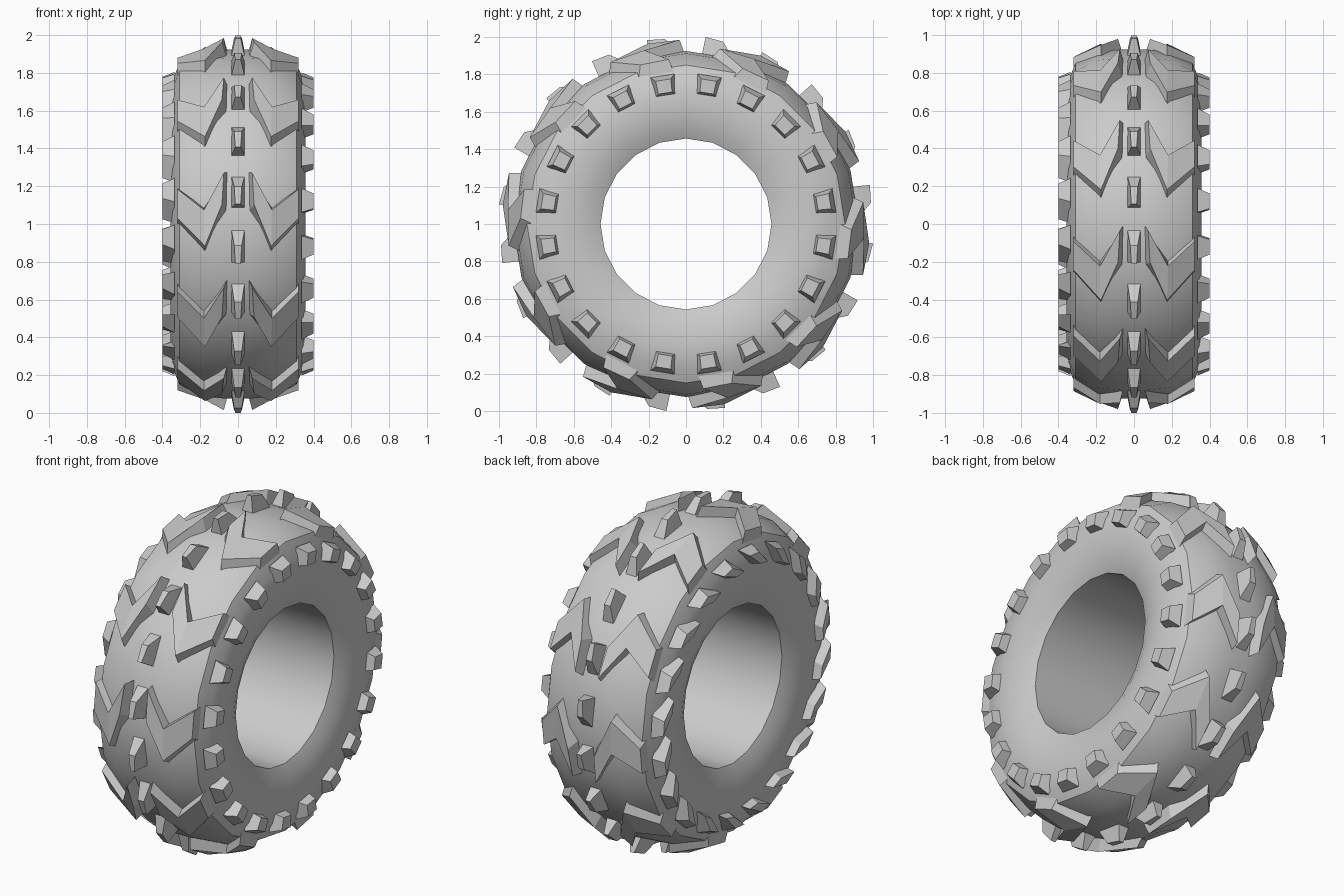
import bpy, bmesh
from math import sin, cos, radians

if "Cube" in bpy.data.objects:
    bpy.data.objects.remove(bpy.data.objects["Cube"])

SEG = 20


def pt(x, r, deg):
    # wheel axis runs along x; angle goes from front (-y) over the top (+z)
    a = radians(deg)
    return (x, -r * cos(a), 1 + r * sin(a))


def finish(bm, name, smooth=False):
    bmesh.ops.recalc_face_normals(bm, faces=bm.faces)
    me = bpy.data.meshes.new(name)
    bm.to_mesh(me)
    bm.free()
    ob = bpy.data.objects.new(name, me)
    bpy.context.collection.objects.link(ob)
    if smooth:
        bpy.ops.object.select_all(action='DESELECT')
        bpy.context.view_layer.objects.active = ob
        ob.select_set(True)
        bpy.ops.object.shade_smooth_by_angle(angle=radians(25))
    return ob


def block(bm, base, top, turn, side=1, caps=None):
    # solid between two matching outlines of (x, radius, degrees)
    rings = [[bm.verts.new(pt(side * x, r, d + turn)) for x, r, d in ring]
             for ring in (base, top)]
    n = len(base)
    for cap in caps or [range(n)]:
        for ring in rings:
            bm.faces.new([ring[i] for i in cap])
    for i in range(n):
        j = (i + 1) % n
        bm.faces.new((rings[0][i], rings[0][j], rings[1][j], rings[1][i]))


# tire body: closed half profile mirrored across the middle and swept round
half = [(0.06, 0.925), (0.19, 0.912), (0.31, 0.85), (0.345, 0.765), (0.357, 0.68),
        (0.352, 0.60), (0.335, 0.52), (0.305, 0.457)]
profile = half + [(-x, r) for x, r in reversed(half)]
bm = bmesh.new()
rings = [[bm.verts.new(pt(x, r, k * 360 / SEG)) for x, r in profile] for k in range(SEG)]
for k in range(SEG):
    a, b = rings[k], rings[(k + 1) % SEG]
    for i in range(len(profile)):
        j = (i + 1) % len(profile)
        bm.faces.new((a[i], a[j], b[j], b[i]))
finish(bm, "tire_body", True)

# narrow wedge lugs along the middle
bm = bmesh.new()
base = [(-.04, .89, 5.2), (.04, .89, 5.2), (.04, .89, 17.8), (-.04, .89, 17.8)]
top = [(-.014, 1.005, 6), (.014, 1.005, 6), (.02, .995, 11.5), (-.02, .995, 11.5)]
for k in range(SEG):
    block(bm, base, top, k * 18)
finish(bm, "center_lugs")

# V-shaped lugs on both tread shoulders
bm = bmesh.new()
base = [(.05, .89, 18), (.18, .87, 6), (.32, .79, 14),
        (.32, .79, -1), (.175, .87, -10.5), (.055, .89, 4)]
top = [(.075, .985, 16), (.18, .955, 4.5), (.32, .885, 12),
       (.32, .885, 2), (.175, .955, -7), (.085, .985, 6)]
for k in range(10):
    for side in (1, -1):
        block(bm, base, top, k * 36, side, [(0, 1, 4, 5), (1, 2, 3, 4)])
finish(bm, "chevron_lugs")


# small blocks on the sidewalls; the left ones are slanted
def side_lugs(name, side, slant):
    def outline(x, r0, r1, w):
        return [(x, r0, -w - slant), (x, r0, w - slant), (x, r1, w + slant), (x, r1, -w + slant)]
    bm = bmesh.new()
    for k in range(SEG):
        block(bm, outline(.335, .695, .805, 4.6), outline(.4, .71, .78, 3.0), 9 + k * 18, side)
    finish(bm, name)


side_lugs("right_side_lugs", 1, 0)
side_lugs("left_side_lugs", -1, 4)
